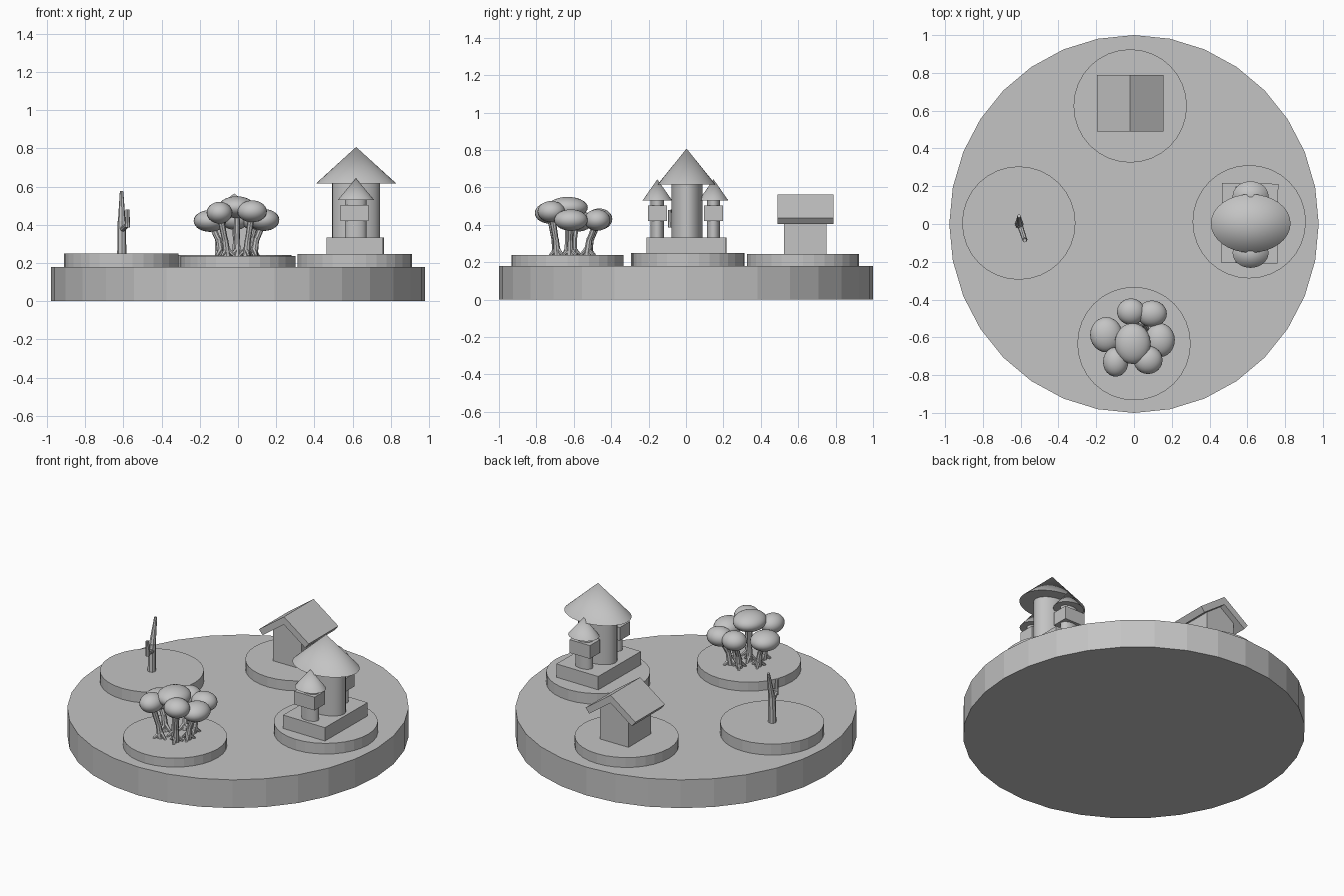
import bpy, bmesh, math
from mathutils import Vector

cube = bpy.data.objects.get("Cube")
if cube:
    bpy.data.objects.remove(cube, do_unlink=True)

stone = bpy.data.materials.new("plain_grey")
stone.use_nodes = True
GREY = (0.55, 0.55, 0.55, 1)
stone.diffuse_color = GREY
stone.node_tree.nodes["Principled BSDF"].inputs["Base Color"].default_value = GREY


def finish(name, size=(1, 1, 1), smooth=False):
    ob = bpy.context.object
    ob.name = name
    ob.scale = size
    bpy.ops.object.transform_apply(location=False, rotation=False, scale=True)
    ob.data.materials.append(stone)
    if smooth:
        bpy.ops.object.shade_smooth_by_angle(angle=math.radians(40))
    return ob


def drum(name, x, y, z0, z1, rx, ry, top=1, smooth=False):
    """Upright elliptical cylinder, or a cone when top is 0."""
    bpy.ops.mesh.primitive_cone_add(vertices=32, radius1=1, radius2=top, depth=1,
                                    location=(x, y, (z0 + z1) / 2))
    return finish(name, (rx, ry, z1 - z0), smooth)


def box(name, x, y, z0, z1, w, d):
    bpy.ops.mesh.primitive_cube_add(size=1, location=(x, y, (z0 + z1) / 2))
    return finish(name, (w, d, z1 - z0))


def ball(name, centre, size):
    bpy.ops.mesh.primitive_uv_sphere_add(segments=24, ring_count=14, location=centre)
    return finish(name, size, True)


def limb(name, a, b, r1, r2, sides=8):
    """Tapered stick between two points."""
    a, b = Vector(a), Vector(b)
    bpy.ops.mesh.primitive_cone_add(vertices=sides, radius1=r1, radius2=r2,
                                    depth=(b - a).length, location=(a + b) / 2)
    bpy.context.object.rotation_euler = (b - a).to_track_quat("Z", "Y").to_euler()
    return finish(name, smooth=sides > 6)


def prism(name, x, profile, y0, y1):
    """Outline in x and z, extruded along y."""
    bm = bmesh.new()
    face = bm.faces.new([bm.verts.new((x + px, y0, pz)) for px, pz in profile])
    new = bmesh.ops.extrude_face_region(bm, geom=[face])["geom"]
    bmesh.ops.translate(bm, vec=(0, y1 - y0, 0),
                        verts=[v for v in new if isinstance(v, bmesh.types.BMVert)])
    bmesh.ops.recalc_face_normals(bm, faces=bm.faces)
    mesh = bpy.data.meshes.new(name)
    bm.to_mesh(mesh)
    bm.free()
    mesh.materials.append(stone)
    ob = bpy.data.objects.new(name, mesh)
    bpy.context.collection.objects.link(ob)


# Round base and its four raised discs
drum("base", 0, 0, 0, 0.18, 0.978, 1)
for name, x, y, top in (("right", -0.61, 0.005, 0.25), ("front", 0, -0.633, 0.237),
                        ("left", 0.61, 0.012, 0.248), ("back", -0.02, 0.625, 0.243)):
    drum(name + "_disc", x, y, 0.17, top, 0.3, 0.3)

# Castle: plinth, main tower and two turrets
plinth = box("castle_plinth", 0.613, 0.003, 0.24, 0.333, 0.297, 0.423)
plinth.rotation_euler.z = -0.012
drum("main_tower", 0.618, 0.005, 0.32, 0.62, 0.125, 0.083, smooth=True)
drum("main_roof", 0.618, 0.003, 0.615, 0.807, 0.211, 0.155, 0, True)
for side, y in (("front", -0.153), ("back", 0.147)):
    drum(side + "_turret", 0.615, y, 0.32, 0.535, 0.056, 0.036, smooth=True)
    box(side + "_turret_gallery", 0.61, y, 0.42, 0.504, 0.145, 0.103)
    drum(side + "_turret_roof", 0.617, y, 0.53, 0.643, 0.095, 0.079, 0, True)

# House with a gabled wall and a thick pitched roof
prism("house_walls", -0.02, [(-0.1, 0.23), (0.1, 0.23), (0.1, 0.445),
                             (0, 0.52), (-0.1, 0.445)], 0.525, 0.75)
prism("house_roof", -0.02, [(0, 0.563), (0.175, 0.437), (0.15, 0.405),
                            (0, 0.513), (-0.15, 0.405), (-0.175, 0.437)], 0.49, 0.788)

# Forked post: trunk, tall leaning prong and bent arm
limb("post_trunk", (-0.608, 0, 0.24), (-0.608, 0.005, 0.42), 0.024, 0.022)
limb("post_prong", (-0.608, 0.002, 0.39), (-0.609, 0.042, 0.575), 0.022, 0.009)
limb("post_arm", (-0.606, 0, 0.375), (-0.578, -0.085, 0.4), 0.015, 0.013)
limb("post_arm_tip", (-0.578, -0.083, 0.385), (-0.578, -0.087, 0.48), 0.014, 0.01)

# Grove: egg-shaped crowns on leaning trunks with splayed roots
crowns = [(-0.016, -0.464, 0.43, 0.074, 0.07), (0.095, -0.475, 0.425, 0.079, 0.07),
          (-0.147, -0.586, 0.42, 0.085, 0.093), (0.137, -0.615, 0.425, 0.079, 0.09),
          (-0.097, -0.73, 0.463, 0.067, 0.078), (0.074, -0.72, 0.47, 0.077, 0.074),
          (-0.007, -0.633, 0.492, 0.095, 0.108)]
for i, (x, y, z, rx, ry) in enumerate(crowns):
    ball(f"tree_crown_{i}", (x, y, z), (rx, ry, 0.057))
    foot = Vector((x * 0.6, -0.63 + (y + 0.63) * 0.65, 0.235))
    knee = foot.lerp(Vector((x, y, z)), 0.25)
    knee.z = 0.33
    limb(f"tree_trunk_{i}", foot, knee, 0.021, 0.015)
    limb(f"tree_branch_{i}", knee - Vector((0, 0, 0.01)), (x, y, z), 0.015, 0.018)
    for k in range(3):
        a = i + k * math.tau / 3
        tip = foot + Vector((0.042 * math.cos(a), 0.042 * math.sin(a), 0))
        limb(f"tree_root_{i}_{k}", foot + Vector((0, 0, 0.04)), tip, 0.014, 0.007, 6)
